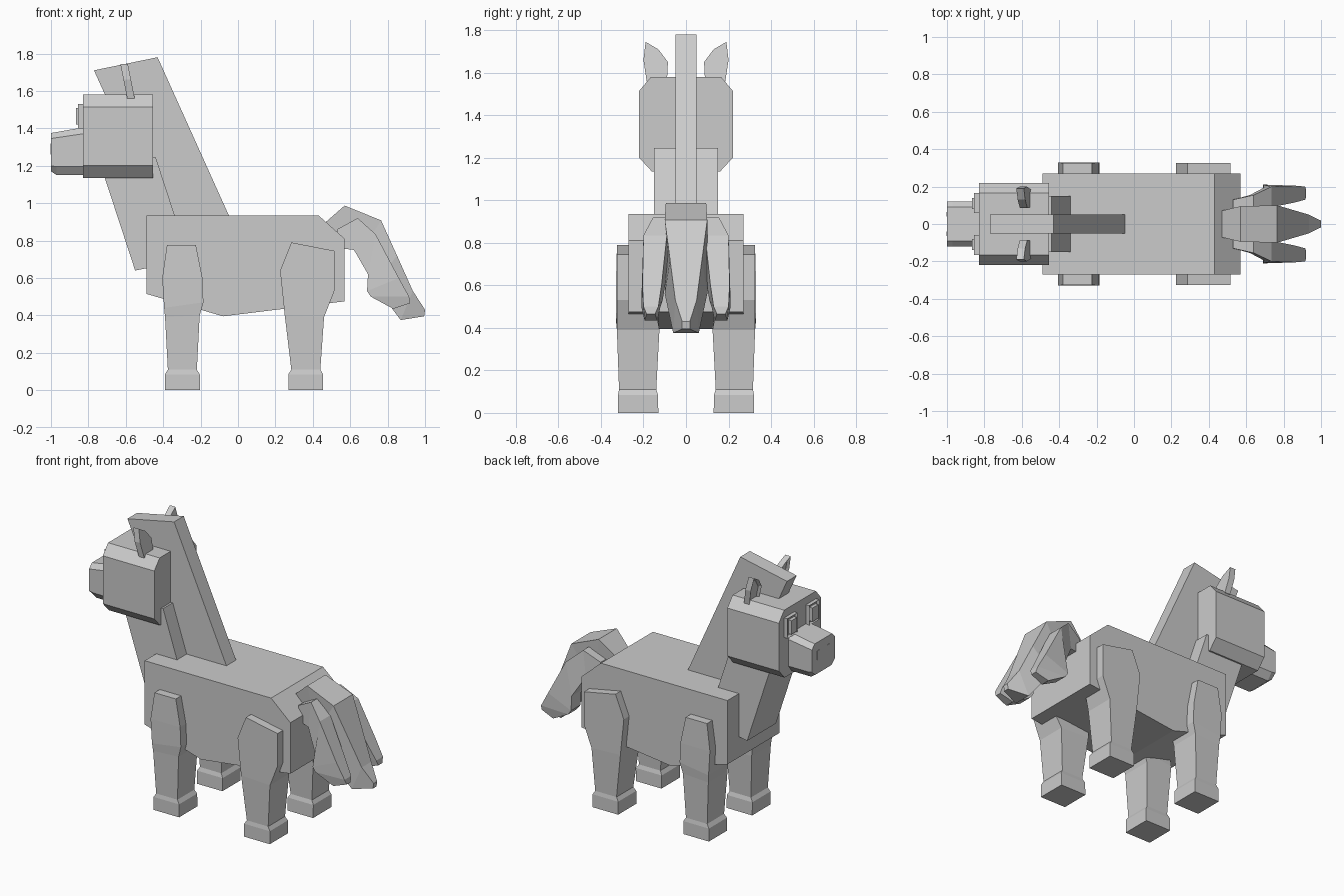
import bpy
import bmesh
from mathutils import Vector

cube = bpy.data.objects.get("Cube")
if cube:
    bpy.data.objects.remove(cube, do_unlink=True)

GREY = (0.6, 0.6, 0.6, 1)
grey = bpy.data.materials.new("plain grey")
grey.use_nodes = True
grey.diffuse_color = GREY
grey.node_tree.nodes["Principled BSDF"].inputs["Base Color"].default_value = GREY


def loft(name, rings):
    """Skin a list of equal-length point rings and cap both ends."""
    bm = bmesh.new()
    rows = [[bm.verts.new(Vector(p)) for p in ring] for ring in rings]
    for a, b in zip(rows, rows[1:]):
        for i in range(len(a)):
            j = (i + 1) % len(a)
            bm.faces.new((a[i], a[j], b[j], b[i]))
    bm.faces.new(rows[0][::-1])
    bm.faces.new(rows[-1])
    bmesh.ops.recalc_face_normals(bm, faces=bm.faces)
    mesh = bpy.data.meshes.new(name)
    bm.to_mesh(mesh)
    bm.free()
    obj = bpy.data.objects.new(name, mesh)
    mesh.materials.append(grey)
    bpy.context.collection.objects.link(obj)
    return obj


def slab(name, profile, y0, y1):
    """Extrude an x-z outline between two y positions."""
    return loft(name, [[(x, y, z) for x, z in profile] for y in (y0, y1)])


def box(name, x, y, z):
    return slab(name, [(x[0], z[0]), (x[1], z[0]), (x[1], z[1]), (x[0], z[1])], *y)


def inset_front(obj, width, depth):
    """Sink an inset panel into the face that looks along -x."""
    bm = bmesh.new()
    bm.from_mesh(obj.data)
    bm.normal_update()
    face = min(bm.faces, key=lambda f: f.normal.x)
    bmesh.ops.inset_region(bm, faces=[face], thickness=width, depth=-depth)
    bm.to_mesh(obj.data)
    bm.free()


def mirrored(obj):
    """Copy a part to the other side of the body."""
    mod = obj.modifiers.new("mirror", 'MIRROR')
    mod.use_axis = (False, True, False)
    mod.use_mirror_merge = False
    return obj


# Trunk, neck and mane
slab("body", [(-.49, .935), (.43, .935), (.57, .81), (.57, .475),
              (-.08, .395), (-.49, .515)], -.27, .27)
slab("neck", [(-.55, .64), (-.26, .695), (-.44, 1.245), (-.74, 1.22)], -.15, .15)
slab("mane", [(-.77, 1.71), (-.43, 1.78), (-.02, .87), (-.39, .87)], -.05, .05)

# Head and muzzle with chamfered long edges
head = [(.165, 1.58), (.22, 1.515), (.22, 1.2), (.16, 1.135)]
outline = head + [(-y, z) for y, z in head[::-1]]
loft("head", [[(x, y, z) for y, z in outline] for x in (-.83, -.455)])


def muzzle_ring(x, top, side, low, bottom):
    half = [(.09, top), (.12, side), (.12, low), (.085, bottom)]
    return [(x, y, z) for y, z in half + [(-y, z) for y, z in half[::-1]]]


loft("muzzle", [muzzle_ring(-1.0, 1.375, 1.345, 1.2, 1.17),
                muzzle_ring(-.97, 1.38, 1.35, 1.195, 1.15),
                muzzle_ring(-.8, 1.41, 1.375, 1.195, 1.15)])

# Eyes and nostrils
eye = mirrored(box("eye", (-.855, -.82), (.06, .165), (1.4, 1.53)))
inset_front(eye, .015, .012)
mirrored(box("eyeball", (-.865, -.82), (.08, .14), (1.42, 1.51)))
mirrored(box("nostril", (-1.003, -.99), (.04, .065), (1.26, 1.32)))

# Ears lean slightly and have a hollow front
ear_outline = [(.09, 1.55), (.085, 1.65), (.13, 1.71), (.19, 1.745), (.2, 1.66), (.185, 1.56)]
ear = mirrored(loft("ear", [[(x - (z - 1.55) * .2, y, z) for y, z in ear_outline]
                            for x in (-.59, -.55)]))
inset_front(ear, .015, .015)


def leg(name, sections):
    """Each section: front x, front z, rear x, rear z, inner y, outer y."""
    rings = [[(a, i, za), (b, i, zb), (b, o, zb), (a, o, za)]
             for a, za, b, zb, i, o in sections]
    return mirrored(loft(name, rings))


# Legs and hooves
leg("front_leg", [(-.38, .775, -.225, .775, .2, .325), (-.405, .6, -.19, .6, .16, .33),
                  (-.395, .44, -.185, .47, .125, .33), (-.39, .39, -.205, .4, .125, .325),
                  (-.375, .11, -.22, .11, .14, .315)])
leg("rear_leg", [(.285, .79, .515, .745, .2, .325), (.225, .64, .515, .53, .15, .325),
                 (.25, .4, .46, .39, .125, .325), (.285, .11, .44, .11, .14, .315)])
for name, x in (("front_hoof", -.2975), ("rear_hoof", .3625)):
    leg(name, [(x - .0775, .11, x + .0775, .11, .14, .315),
               (x - .093, .085, x + .093, .085, .132, .32),
               (x - .093, 0, x + .093, 0, .13, .32)])


def lock(name, sections):
    """Each section: upper x, z, lower x, z, centre y, upper and lower half width."""
    rings = [[(a, y - u, za), (a, y + u, za), (b, y + w, zb), (b, y - w, zb)]
             for a, za, b, zb, y, u, w in sections]
    return loft(name, rings)


# Tail: a long middle lock and one shorter lock on each side
lock("tail_middle", [(.465, .895, .53, .78, 0, .07, .07), (.57, .987, .6, .82, 0, .095, .08),
                     (.765, .908, .67, .76, 0, .1, .085), (.85, .72, .73, .56, 0, .075, .1),
                     (.935, .53, .87, .375, 0, .05, .06), (1.0, .43, .995, .395, 0, .018, .018)])
mirrored(lock("tail_side", [(.53, .86, .54, .76, .09, .04, .04), (.64, .92, .62, .75, .105, .05, .05),
                            (.735, .835, .695, .62, .145, .055, .05),
                            (.86, .6, .69, .53, .16, .045, .05),
                            (.915, .5, .71, .5, .165, .035, .045),
                            (.92, .465, .83, .435, .165, .02, .03)]))
